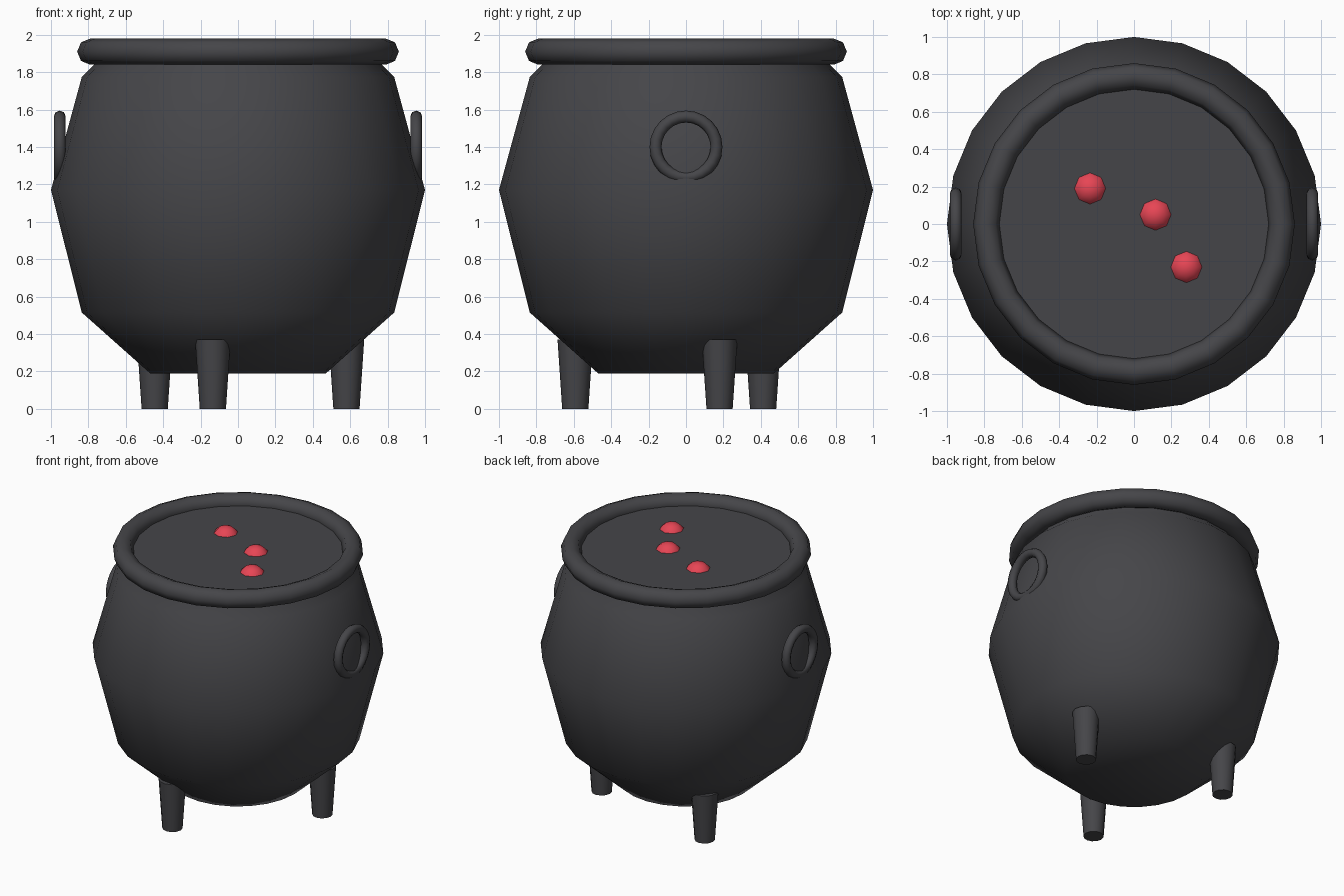
import bpy, bmesh
from math import sin, cos, pi, radians

if "Cube" in bpy.data.objects:
    bpy.data.objects.remove(bpy.data.objects["Cube"])


def material(name, color):
    m = bpy.data.materials.new(name)
    m.diffuse_color = color
    m.use_nodes = True
    m.node_tree.nodes["Principled BSDF"].inputs["Base Color"].default_value = m.diffuse_color
    return m


iron = material("dark_iron", (0.06, 0.06, 0.066, 1))
red = material("bubble_red", (0.8, 0.06, 0.09, 1))


def finish(obj, name, mat, angle=60):
    obj.name = name
    obj.data.materials.append(mat)
    bpy.ops.object.select_all(action='DESELECT')
    obj.select_set(True)
    bpy.context.view_layer.objects.active = obj
    bpy.ops.object.shade_smooth_by_angle(angle=radians(angle))
    return obj


def lathe(name, profile, sides, mat):
    """Revolve (radius, z) points around z and cap both ends."""
    bm = bmesh.new()
    rings = [[bm.verts.new((r * cos(2 * pi * i / sides), r * sin(2 * pi * i / sides), z))
              for i in range(sides)] for r, z in profile]
    for a, b in zip(rings, rings[1:]):
        for i in range(sides):
            j = (i + 1) % sides
            bm.faces.new((a[i], a[j], b[j], b[i]))
    bm.faces.new(rings[0][::-1])
    bm.faces.new(rings[-1])
    mesh = bpy.data.meshes.new(name)
    bm.to_mesh(mesh)
    bm.free()
    obj = bpy.data.objects.new(name, mesh)
    bpy.context.collection.objects.link(obj)
    return finish(obj, name, mat)


def ring(name, major, minor, loc, rot=(0, 0, 0)):
    bpy.ops.mesh.primitive_torus_add(major_radius=major, minor_radius=minor, major_segments=24,
                                     minor_segments=8, location=loc, rotation=rot)
    return finish(bpy.context.object, name, iron)


# Pot body, closed at the top by the contents surface
lathe("pot_body", [(0.47, 0.19), (0.835, 0.515), (1.0, 1.17), (0.835, 1.775),
                   (0.765, 1.845), (0.76, 1.91)], 24, iron)

# Thick rolled rim
ring("rim", 0.79, 0.07, (0, 0, 1.91))

# Side ring handles
for side, s in (("left", -1), ("right", 1)):
    ring(side + "_handle", 0.163, 0.032, (s * 0.953, 0, 1.4), (0, pi / 2, 0))

# Three tapered legs
for k in range(3):
    a = radians(17.2 + 120 * k)
    leg = lathe(f"leg_{k + 1}", [(0.07, 0), (0.095, 0.37)], 12, iron)
    leg.location = (0.607 * cos(a), 0.607 * sin(a), 0)

# Bubbles breaking the surface
for k, (x, y) in enumerate([(-0.235, 0.19), (0.115, 0.05), (0.28, -0.23)]):
    bpy.ops.mesh.primitive_uv_sphere_add(segments=8, ring_count=6, radius=0.1,
                                         location=(x, y, 1.857))
    finish(bpy.context.object, f"bubble_{k + 1}", red)
